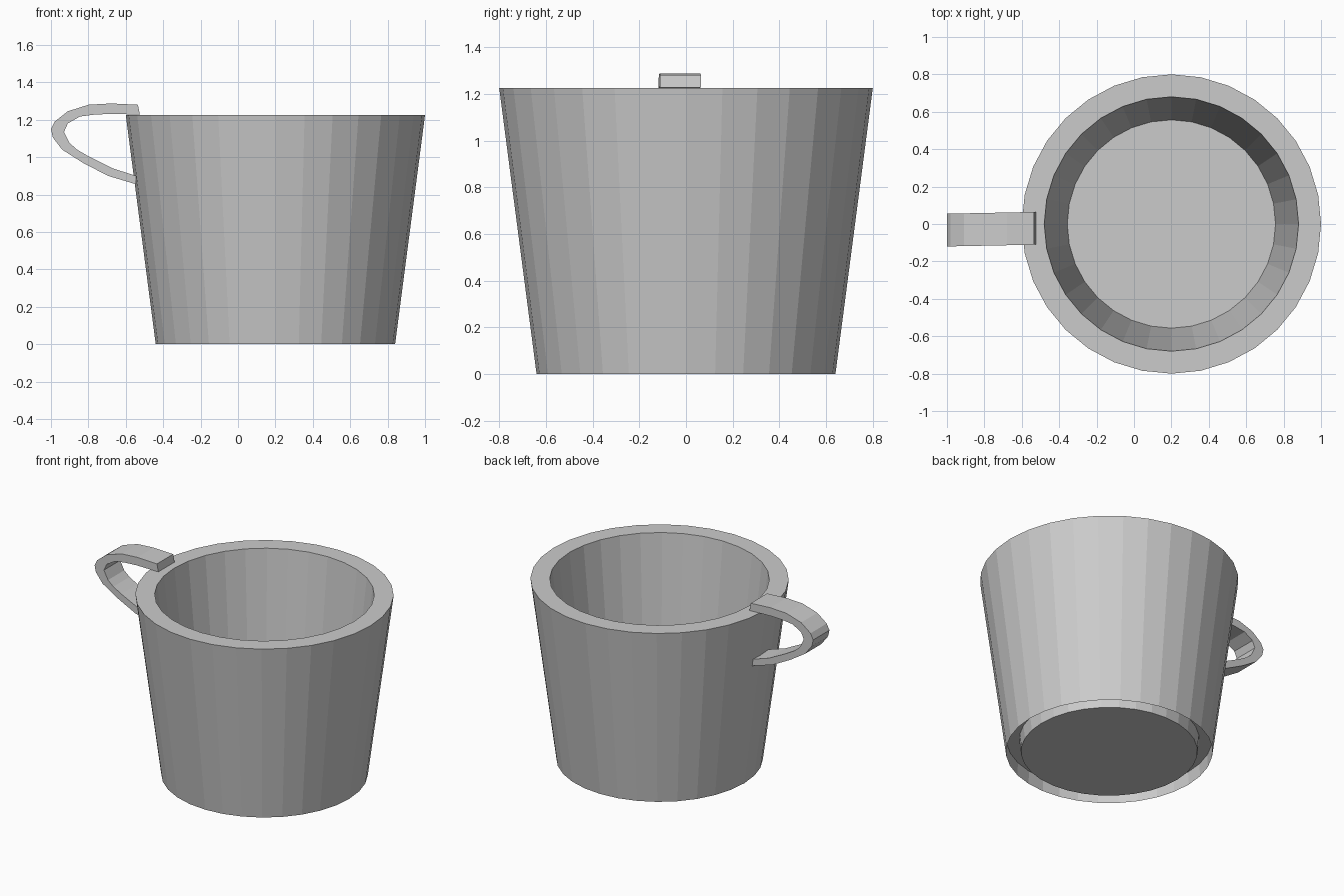
import bpy, bmesh, math

if "Cube" in bpy.data.objects:
    bpy.data.objects.remove(bpy.data.objects["Cube"])

grey = bpy.data.materials.new("plain_grey")
grey.diffuse_color = (0.6, 0.6, 0.6, 1.0)
grey.use_nodes = True
grey.node_tree.nodes["Principled BSDF"].inputs["Base Color"].default_value = grey.diffuse_color


def finish(bm, name):
    mesh = bpy.data.meshes.new(name)
    bm.to_mesh(mesh)
    bm.free()
    mesh.materials.append(grey)
    obj = bpy.data.objects.new(name, mesh)
    bpy.context.collection.objects.link(obj)
    return obj


def lathe(name, profile, sides, cx):
    """Faceted revolution of (radius, z) rings, capped at both ends."""
    bm = bmesh.new()
    rings = []
    for r, z in profile:
        ring = []
        for i in range(sides):
            a = math.pi / 2 + 2 * math.pi * i / sides
            ring.append(bm.verts.new((cx + r * math.cos(a), r * math.sin(a), z)))
        rings.append(ring)
    for low, high in zip(rings, rings[1:]):
        for i in range(sides):
            j = (i + 1) % sides
            bm.faces.new((low[i], low[j], high[j], high[i]))
    bm.faces.new(rings[0][::-1])
    bm.faces.new(rings[-1])
    return finish(bm, name)


# Tapered cup: recessed base, outer wall, flat rim, inner wall, inner floor
lathe("cup_body", [(0.638, 0.09), (0.64, 0.0), (0.80, 1.225),
                   (0.68, 1.225), (0.547, 0.0)], 32, 0.2)

# Handle: flat band swept along matching outer and inner curves
outer = [(-0.535, 1.28), (-0.68, 1.287), (-0.80, 1.28), (-0.91, 1.245),
         (-0.98, 1.19), (-1.0, 1.15), (-0.99, 1.105), (-0.94, 1.04),
         (-0.83, 0.97), (-0.695, 0.90), (-0.545, 0.855)]
inner = [(-0.525, 1.228), (-0.69, 1.231), (-0.77, 1.227), (-0.845, 1.217),
         (-0.91, 1.18), (-0.93, 1.135), (-0.90, 1.075), (-0.86, 1.04),
         (-0.80, 1.005), (-0.67, 0.94), (-0.545, 0.90)]
bm = bmesh.new()
sections = []
for (xo, zo), (xi, zi) in zip(outer, inner):
    sections.append([bm.verts.new((x, y + 0.02 * (x + 1), z))
                     for x, y, z in ((xo, -0.12, zo), (xo, 0.055, zo),
                                     (xi, 0.055, zi), (xi, -0.12, zi))])
for a, b in zip(sections, sections[1:]):
    for i in range(4):
        j = (i + 1) % 4
        bm.faces.new((a[i], a[j], b[j], b[i]))
bm.faces.new(sections[0][::-1])
bm.faces.new(sections[-1])
bmesh.ops.recalc_face_normals(bm, faces=bm.faces)
finish(bm, "handle")
